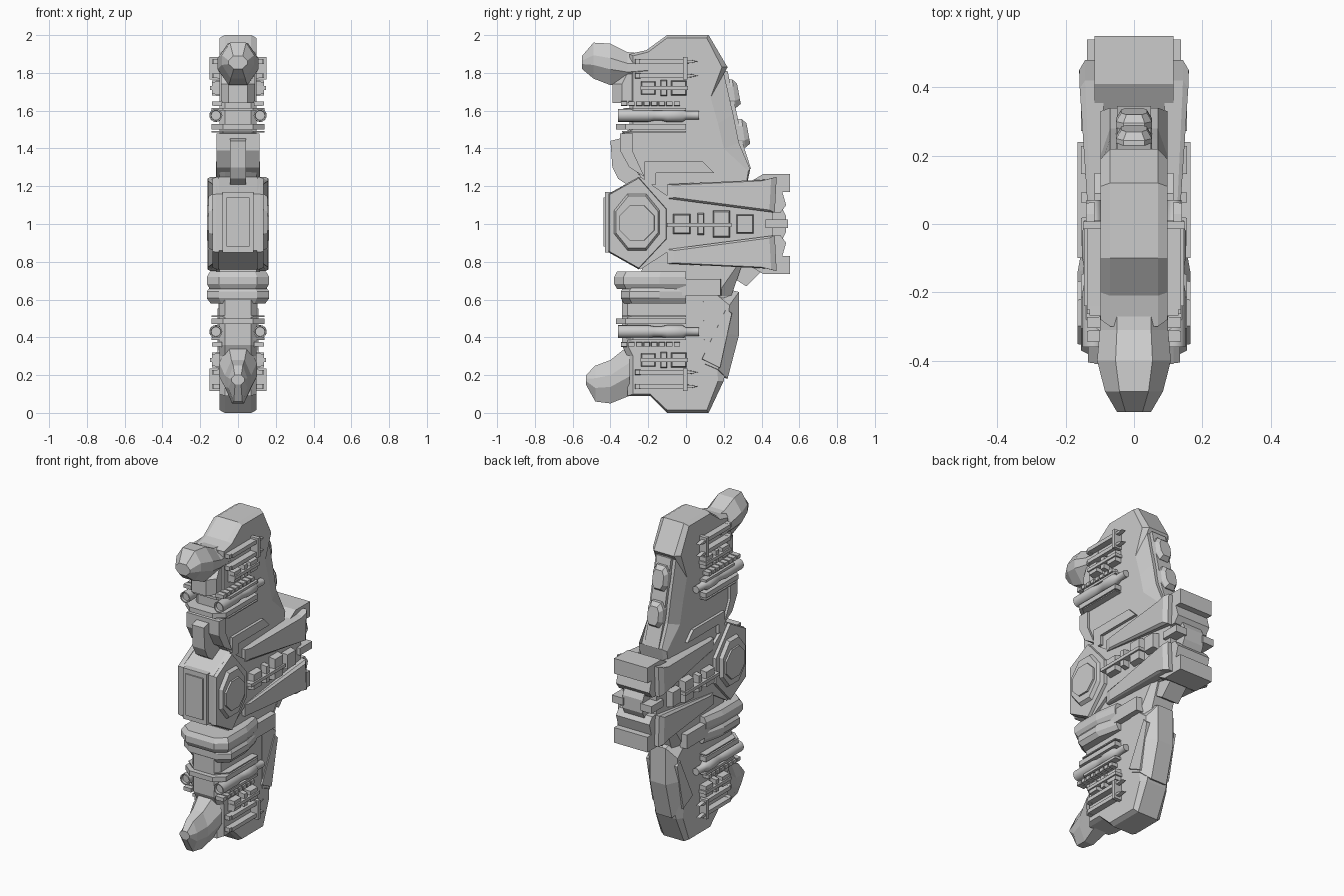
import bpy, bmesh, math

if "Cube" in bpy.data.objects:
    bpy.data.objects.remove(bpy.data.objects["Cube"])


def finish(name, bm):
    bmesh.ops.remove_doubles(bm, verts=bm.verts, dist=1e-5)
    bmesh.ops.recalc_face_normals(bm, faces=bm.faces)
    me = bpy.data.meshes.new(name)
    bm.to_mesh(me)
    bm.free()
    ob = bpy.data.objects.new(name, me)
    bpy.context.collection.objects.link(ob)
    return ob


def loft(bm, rings):
    """Skin a list of equal-length point rings and cap the ends."""
    rows = [[bm.verts.new(p) for p in r] for r in rings]
    n = len(rows[0])
    for a, b in zip(rows, rows[1:]):
        for i in range(n):
            bm.faces.new((a[i], a[(i + 1) % n], b[(i + 1) % n], b[i]))
    bm.faces.new(rows[0][::-1])
    bm.faces.new(rows[-1])


def shrink(prof, k):
    cy = sum(p[0] for p in prof) / len(prof)
    cz = sum(p[1] for p in prof) / len(prof)
    return [(cy + (y - cy) * k, cz + (z - cz) * k) for y, z in prof]


def flip(prof):
    return [(y, 2 - z) for y, z in prof]


def rect(y0, y1, z0, z1):
    return [(y0, z0), (y1, z0), (y1, z1), (y0, z1)]


def hull(name, prof, w, side=None, w2=None):
    """Side profile (y, z) spanning the full width, optionally chamfered to `side`."""
    secs = [(-w, prof), (w, prof)]
    if side:
        secs = [(-w2, side)] + secs + [(w2, side)]
    bm = bmesh.new()
    loft(bm, [[(x, y, z) for y, z in p] for x, p in secs])
    return finish(name, bm)


def panel(name, prof, x0, x1, k=1.0, both=False):
    """Raised plate on left and right sides; both=True repeats it in the other half."""
    bm = bmesh.new()
    for p in ([prof, flip(prof)] if both else [prof]):
        for s in (1, -1):
            loft(bm, [[(s * x0, y, z) for y, z in p], [(s * x1, y, z) for y, z in shrink(p, k)]])
    return finish(name, bm)


def nose(name, secs):
    """Faceted form along y from (y, half width, z low, z high)."""
    bm = bmesh.new()
    rings = []
    for y, w, a, b in secs:
        h = b - a
        half = [(w * .45, a), (w, a + h * .38), (w, a + h * .65), (w * .5, b)]
        rings.append([(x, y, z) for x, z in half] + [(-x, y, z) for x, z in half[::-1]])
    loft(bm, rings)
    return finish(name, bm)


def collar(name, prof_xy, z0, z1, chamfer=0.0):
    """Band around the front: plan outline (x, y), mirrored in x."""
    pts = prof_xy + [(-x, y) for x, y in prof_xy[::-1]]
    h = (z1 - z0) * .3
    bm = bmesh.new()
    loft(bm, [[(x * s, y * (1 - (1 - s) * .4), z) for x, y in pts]
              for z, s in [(z0, 1 - chamfer), (z0 + h, 1), (z1 - h, 1), (z1, 1 - chamfer)]])
    return finish(name, bm)


# Main hull halves (flat sides, chamfered back edge)
hull("upper_hull",
     [(-.1, 2), (.12, 2), (.22, 1.83), (.2, 1.8), (.25, 1.58), (.28, 1.43), (.34, 1.29), (.3, 1.1),
      (-.2, 1.1), (-.24, 1.25), (-.34, 1.38), (-.34, 1.48), (-.3, 1.5), (-.3, 1.9), (-.21, 1.92)], .07,
     [(-.1, 1.985), (.11, 1.985), (.19, 1.83), (.13, 1.67), (.17, 1.53), (.2, 1.4), (.33, 1.28), (.3, 1.1),
      (-.2, 1.1), (-.24, 1.25), (-.33, 1.38), (-.33, 1.48), (-.28, 1.5), (-.28, 1.89), (-.2, 1.91)], .098)
hull("lower_hull",
     [(-.1, 0), (.12, 0), (.2, .17), (.24, .4), (.24, .62), (.32, .85), (-.22, .85), (-.24, .72),
      (-.34, .6), (-.34, .36), (-.31, .3), (-.31, .09), (-.19, .09)], .07,
     [(-.1, .015), (.11, .015), (.17, .17), (.15, .42), (.16, .62), (.32, .85), (-.22, .85), (-.24, .72),
      (-.31, .6), (-.31, .36), (-.28, .3), (-.28, .1), (-.19, .1)], .098)
mid = [(-.41, .86), (-.24, .76), (-.1, .85), (.3, .78), (.46, .84), (.46, 1.16), (.3, 1.22),
       (-.1, 1.15), (-.24, 1.25), (-.41, 1.16)]
hull("centre_hull", mid, .116)
hull("throat_block", [(-.35, 1.48), (-.28, 1.48), (-.28, 1.38), (-.22, 1.25), (-.3, 1.3), (-.35, 1.39)], .113)

# Head, foot and front spine
nose("upper_head", [(-.55, .05, 1.82, 1.89), (-.49, .085, 1.77, 1.96), (-.40, .108, 1.735, 1.955),
                    (-.31, .1, 1.74, 1.91), (-.2, .1, 1.76, 1.9)])
hull("neck", [(-.39, 1.74), (-.31, 1.8), (-.2, 1.8), (-.2, 1.64), (-.39, 1.64)], .05,
     [(-.34, 1.74), (-.31, 1.8), (-.2, 1.8), (-.2, 1.64), (-.34, 1.64)], .09)
nose("lower_foot", [(-.53, .035, .15, .2), (-.48, .05, .06, .25), (-.4, .07, .05, .28), (-.3, .1, .09, .36)])
hull("front_fin", [(-.4, 1.44), (-.28, 1.47), (-.28, 1.36), (-.19, 1.25), (-.3, 1.2), (-.36, 1.24), (-.39, 1.3)], .042)
hull("front_block", rect(-.43, -.2, .85, 1.17), .083)
hull("front_plate", rect(-.438, -.4, .88, 1.14), .06)

# Side hexagon and octagon armour
hexa = [(-.41, 1.16), (-.25, 1.25), (-.1, 1.08), (-.1, .92), (-.25, .76), (-.41, .85)]
panel("side_hexagon", hexa, .1, .135, .97)
octa = [(-.26 + .133 * math.cos(math.radians(22.5 + 45 * i)),
         1.01 + .165 * math.sin(math.radians(22.5 + 45 * i))) for i in range(8)]
panel("side_octagon", octa, .13, .155, .9)
panel("side_octagon_cap", [(-.26 + (y + .26) * .77, 1.005 + (z - 1.01) * .62) for y, z in octa], .14, .165, .97)

# Side blades: nearly flush at the front, ramping up towards the tail
bm = bmesh.new()
blade = [(-.1, 1.21), (.42, 1.235), (.48, 1.25), (.47, 1.06), (-.1, 1.135)]
for p in (blade, flip(blade)):
    for s in (1, -1):
        loft(bm, [[(s * .09, y, z) for y, z in p],
                  [(s * (.12 + max(0, min(y, .42) + .1) * .045), y, z) for y, z in p],
                  [(s * (.126 + max(0, min(y, .42) + .1) * .066), y, z) for y, z in shrink(p, .88)]])
finish("side_blades", bm)

# Tail blocks and exhaust
tail = [(.3, 1.2), (.41, 1.265), (.55, 1.265), (.55, 1.17), (.51, 1.17), (.53, 1.1), (.5, 1.06), (.36, 1.06)]
hull("upper_tail_block", tail, .116)
hull("lower_tail_block", flip(tail), .116)
hull("exhaust_core", [(.4, .9), (.5, .9), (.53, .96), (.53, 1.04), (.5, 1.1), (.4, 1.1)], .07)
panel("exhaust_clamps", rect(.42, .54, .98, 1.025), .06, .138)
hull("tail_strut", [(.2, .8), (.41, .76), (.32, .67), (.24, .72)], .06)

# Rear armour and hexagonal pods
hull("upper_back_plate", [(.12, 1.8), (.22, 1.81), (.27, 1.58), (.3, 1.43), (.345, 1.29), (.2, 1.4)], .05)
bm = bmesh.new()
for y, z in ((.22, 1.69), (.27, 1.48)):
    loft(bm, [[(.052 * k * x, y + d - (t * .01), z + .075 * k * t)
               for x, t in ((-.6, 1), (.6, 1), (1, .5), (1, -.5), (.6, -1), (-.6, -1), (-1, -.5), (-1, .5))]
              for d, k in ((-.06, 1), (.035, 1), (.06, .72))])
finish("back_pods", bm)
rear = [(.09, .66), (.12, .68), (.28, .64), (.28, .41), (.22, .18), (.1, .22)]
hull("lower_back_armour", rear, .055, [(.09, .64), (.12, .66), (.23, .57), (.22, .42), (.17, .23), (.1, .26)], .102)
panel("lower_side_panel", [(.215, .56), (.245, .53), (.18, .23), (.08, .28)], .07, .108, .95)

# Raised L strip above the blades
panel("angled_strip", [(-.22, 1.33), (.09, 1.33), (.15, 1.27), (-.16, 1.27), (-.16, 1.21), (-.22, 1.21)], .07, .116)

# Collars round the front
collar("waist_collar", [(.1, -.38), (.165, -.33), (.165, -.14), (.14, 0), (.1, 0)], .655, .748, .1)
collar("waist_collar_lower", [(.1, -.345), (.165, -.3), (.165, -.14), (.13, 0), (.1, 0)], .58, .67, .12)
panel("waist_wedge", [(-.28, .68), (-.14, .71), (.19, .71), (.19, .62), (-.14, .62), (-.28, .64)], .07, .135, .97)
for nm, z0, z1, y in (("thick", 1.5, 1.53, -.37), ("thin", 1.485, 1.492, -.34), ("bead", 1.6, 1.615, -.33)):
    for half in ("upper", "lower"):
        a, b = (z0, z1) if half == "upper" else (2 - z1, 2 - z0)
        collar(half + "_" + nm + "_rib", [(.08, y), (.14, y + .05), (.14, 0), (.1, 0)], a, b)

# Gun tubes, turned along y, with an open muzzle rim at the front
bm = bmesh.new()
turn = [(-.345, .025), (-.36, .027), (-.36, .034), (-.2, .034), (-.17, .028), (-.13, .028), (-.1, .035),
        (-.02, .035), (0, .022), (.07, .022)]
for z in (1.575, .43):
    for x in (-.117, .117):
        loft(bm, [[(x + r * math.cos(t * math.tau / 16), y, z + r * math.sin(t * math.tau / 16))
                   for t in range(16)] for y, r in turn])
tubes = finish("gun_tubes", bm)
bpy.context.view_layer.objects.active = tubes
tubes.select_set(True)
bpy.ops.object.shade_smooth_by_angle(angle=math.radians(35))

# Bead rows
for i in range(8):
    y = -.345 + i * .04
    panel("bead_%d" % i, rect(y, y + .034, 1.625, 1.65), .085, .138, .9, True)

# Machinery boxes and rods
for i, (a, b, h) in enumerate([(-.24, -.16, .037), (-.135, -.1, .045), (-.08, .005, .04)]):
    panel("small_box_%d" % i, rect(a, b, 1.72 - h, 1.72 + h), .085, .138, .85, True)
panel("small_rod", rect(-.24, .01, 1.71, 1.73), .085, .147, 1, True)
for i, (a, b, h) in enumerate([(-.07, .025, .055), (.06, .095, .06), (.14, .235, .075), (.265, .36, .053)]):
    panel("centre_box_%d" % i, rect(a, b, 1 - h, 1 + h), .1, .155, .85)
panel("centre_rod", rect(-.1, .24, .985, 1.005), .1, .165)

# Side brackets with spikes
for i, z in enumerate((1.86, 1.785)):
    panel("bracket_rail_%d" % i, rect(-.25, .0, z - .012, z + .012), .085, .138, 1, True)
    panel("bracket_spike_%d" % i, [(0, z - .01), (.03, z - .008), (.065, z), (.03, z + .008), (0, z + .01)],
          .115, .14, .9, True)
    panel("bracket_hook_%d" % i, rect(-.27, -.24, z - .014, z + .014), .09, .13, .9, True)
panel("bracket_post", rect(-.015, .008, 1.765, 1.885), .085, .15, 1, True)
